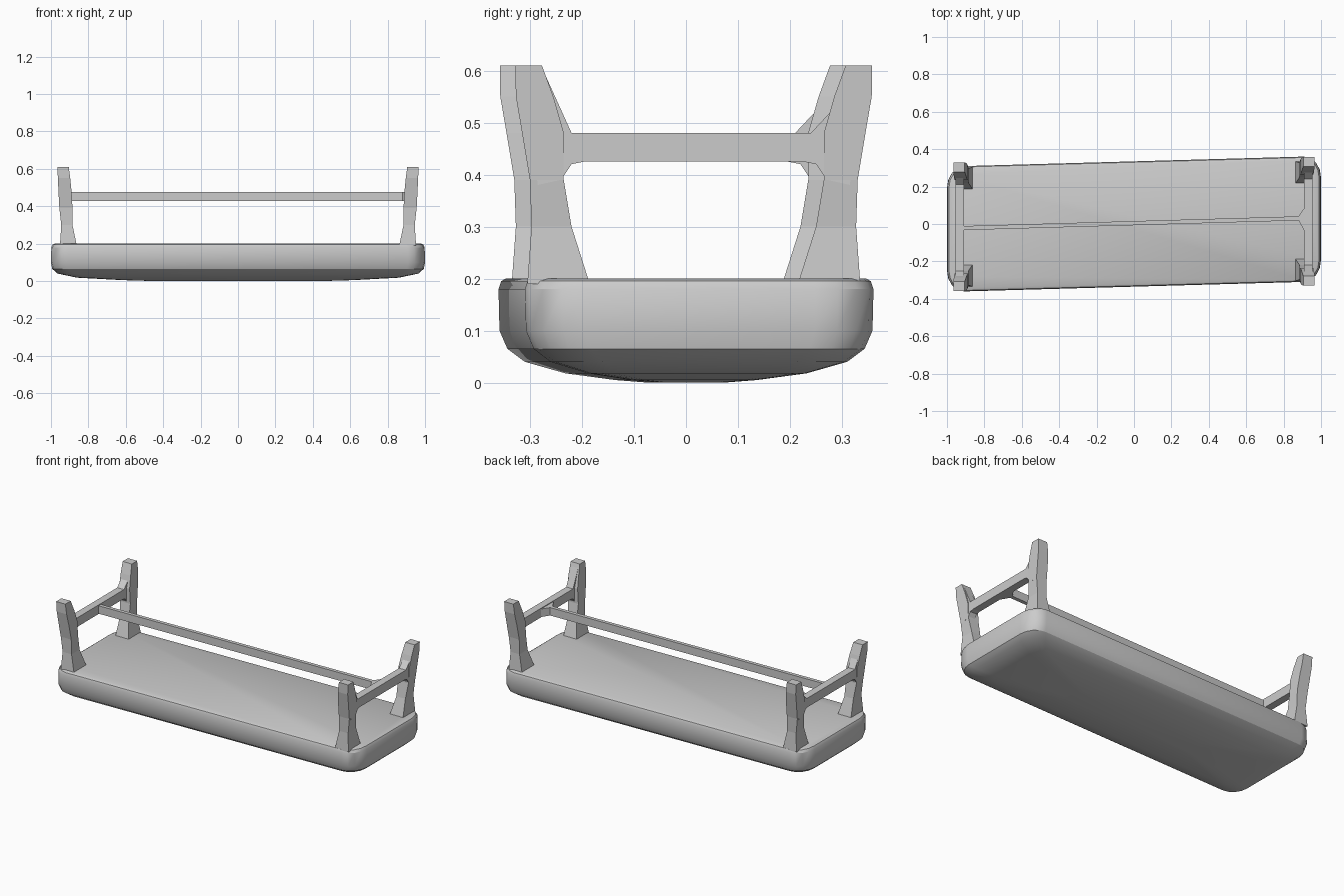
import bpy, bmesh
from math import sin, cos, pi

if "Cube" in bpy.data.objects:
    bpy.data.objects.remove(bpy.data.objects["Cube"])


def make(name, rings, smooth=None):
    """Skin a stack of equal-length closed rings and cap both ends."""
    bm = bmesh.new()
    vs = [[bm.verts.new(p) for p in r] for r in rings]
    n = len(vs[0])
    for a, b in zip(vs, vs[1:]):
        for i in range(n):
            j = (i + 1) % n
            bm.faces.new((a[i], a[j], b[j], b[i]))
    bm.faces.new(vs[0][::-1])
    bm.faces.new(vs[-1])
    bmesh.ops.recalc_face_normals(bm, faces=bm.faces)
    me = bpy.data.meshes.new(name)
    bm.to_mesh(me)
    bm.free()
    ob = bpy.data.objects.new(name, me)
    bpy.context.collection.objects.link(ob)
    if smooth:
        bpy.ops.object.select_all(action='DESELECT')
        ob.select_set(True)
        bpy.context.view_layer.objects.active = ob
        bpy.ops.object.shade_smooth_by_angle(angle=smooth)
    return ob


def seat_ring(z, hx, hy):
    """Rounded rectangle, slightly skewed like the worn seat."""
    rx, ry = 0.09 * hx, 0.34 * hy
    pts = []
    for q, (sx, sy) in enumerate([(1, 1), (-1, 1), (-1, -1), (1, -1)]):
        for k in range(5):
            a = (q + k / 4) * pi / 2
            x = sx * (hx - rx) + rx * cos(a)
            y = sy * (hy - ry) + ry * sin(a)
            pts.append((x, y + 0.028 * x, z))
    return pts


# Thick seat slab lying upside down, with a bellied sitting surface
levels = [(0, .45, .06), (.005, .62, .12), (.018, .86, .21), (.04, .965, .285),
          (.065, .993, .318), (.10, 1.0, .333), (.18, .998, .335),
          (.195, .99, .33), (.20, .98, .322)]
make("seat", [seat_ring(*l) for l in levels], smooth=0.5)

# Leg sections: z, outer y, inner y, inner x, outer x
leg = [(.19, .32, .20, .862, .952), (.30, .312, .235, .885, .945),
       (.39, .315, .25, .885, .955), (.48, .33, .25, .89, .96),
       (.55, .342, .27, .897, .963), (.61, .343, .292, .905, .966)]

for sx, side in ((-1, "left"), (1, "right")):
    c = 0.015 * sx
    # Splayed legs
    for sy, end in ((-1, "front"), (1, "back")):
        make(f"{side}_{end}_leg", [
            [(sx * xi, c + sy * yi, z), (sx * xo, c + sy * yi, z),
             (sx * xo, c + sy * yo, z), (sx * xi, c + sy * yo, z)]
            for z, yo, yi, xi, xo in leg])
    # Cross rail with gussets into the legs
    front_top = (-.293, .608) if sx > 0 else (-.265, .53)
    prof = [(-.30, .38), (-.255, .39), (-.235, .42), (-.21, .425),
            (.21, .425), (.235, .42), (.255, .39), (.30, .38),
            (.32, .53), (.272, .53), (.225, .48),
            (-.235, .48), front_top, (-.32, .55)]
    make(f"{side}_cross_rail",
         [[(sx * x, c + y, z) for y, z in prof] for x in (.91, .955)])

# Long stretcher between the cross rails, forked at the right end
spine = [(-.915, -.022, .011), (.88, .030, .011), (.925, .022, .085)]
make("stretcher", [[(x, y - w, .427), (x, y + w, .427),
                    (x, y + w, .475), (x, y - w, .475)] for x, y, w in spine])
